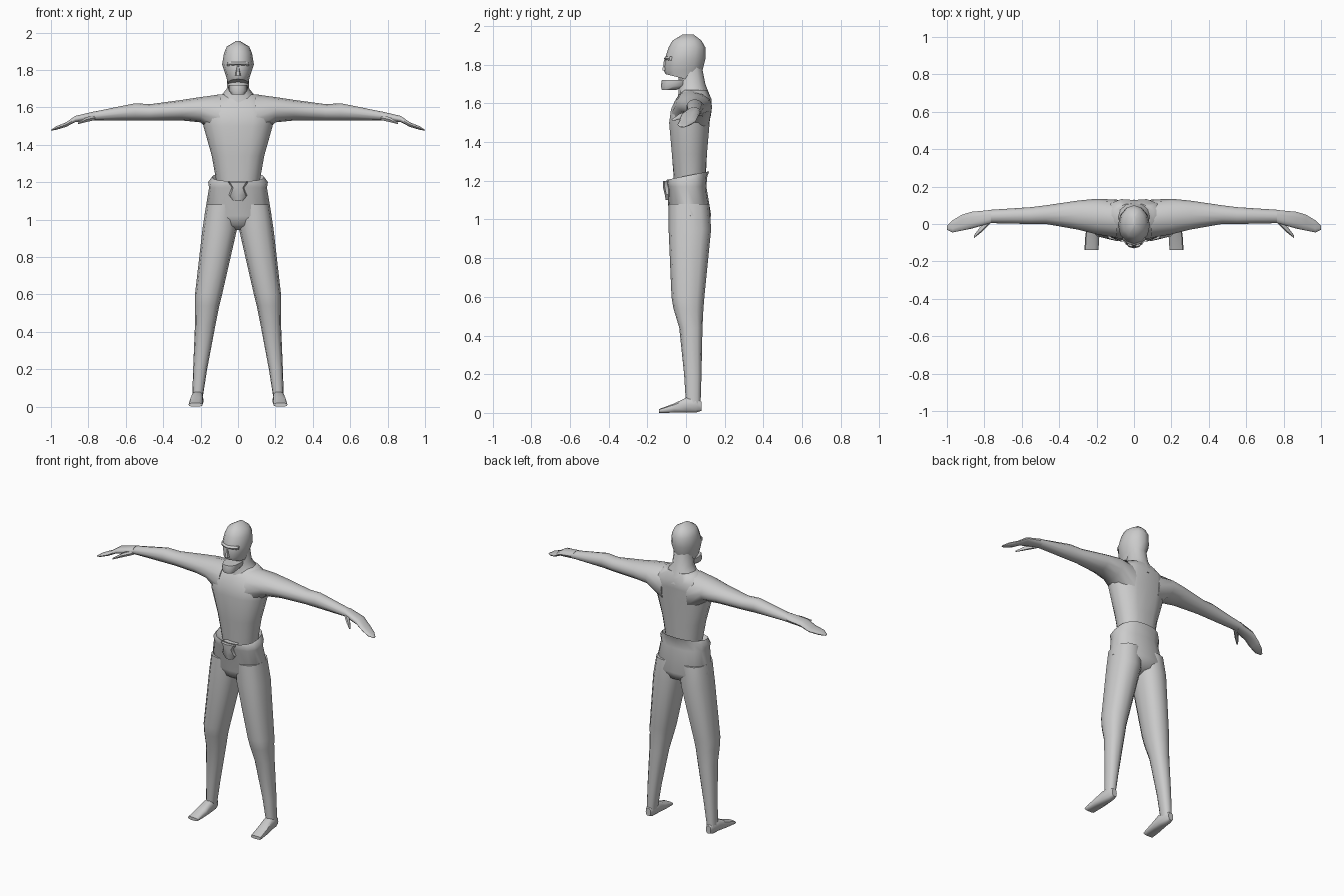
import bpy, bmesh, math

if "Cube" in bpy.data.objects:
    bpy.data.objects.remove(bpy.data.objects["Cube"], do_unlink=True)

grey = bpy.data.materials.new("plain_grey")
grey.use_nodes = True
COLOUR = (0.6, 0.6, 0.6, 1)
grey.diffuse_color = COLOUR
grey.node_tree.nodes["Principled BSDF"].inputs["Base Color"].default_value = COLOUR


def rounded(angle, low, high, power):
    """Point of a rounded-square outline between two bounds."""
    wave = math.copysign(abs(angle) ** (2 / power), angle)
    return (low + high) / 2 + (high - low) / 2 * wave


def loft(name, axis, rings, sides=12, power=2.2, side=1, tweak=None):
    """Skin rounded rings placed along an axis and close both ends."""
    bm = bmesh.new()
    loops = []
    for position, across, along, tilt in rings:
        loop = []
        for step in range(sides):
            angle = math.tau * step / sides
            a = rounded(math.cos(angle), *across, power)
            b = rounded(math.sin(angle), *along, power)
            shifted = position + tilt * b
            place = {"z": (a, b, shifted), "x": (shifted, a, b), "y": (a, shifted, b)}
            x, y, z = place[axis]
            if tweak:
                x, y, z = tweak(x, y, z)
            loop.append(bm.verts.new((x * side, y, z)))
        loops.append(loop)
    for lower, upper in zip(loops, loops[1:]):
        for step in range(sides):
            following = (step + 1) % sides
            bm.faces.new((lower[step], lower[following], upper[following], upper[step]))
    bm.faces.new(loops[0])
    bm.faces.new(loops[-1])
    bmesh.ops.recalc_face_normals(bm, faces=bm.faces)
    mesh = bpy.data.meshes.new(name)
    bm.to_mesh(mesh)
    bm.free()
    mesh.materials.append(grey)
    obj = bpy.data.objects.new(name, mesh)
    bpy.context.collection.objects.link(obj)
    bpy.ops.object.select_all(action="DESELECT")
    obj.select_set(True)
    bpy.context.view_layer.objects.active = obj
    bpy.ops.object.shade_smooth_by_angle(angle=math.radians(50))


def level(z, half_width, front, back, tilt=0):
    """Horizontal ring centred on the body."""
    return z, (-half_width, half_width), (front, back), tilt


def limb_ring(position, across, along):
    """Ring of a limb, given by its bounds on the two other axes."""
    return position, across, along, 0


def muscle_grooves(x, y, z):
    # Shallow groove along the spine and the breastbone
    if abs(x) < 0.02 and 1.3 < z < 1.64:
        y -= math.copysign(0.012, y)
    return x, y, z


# Torso, neck and shoulders
loft("torso", "z", [
    level(z=1.17, half_width=.11, front=-.06, back=.1),
    level(z=1.34, half_width=.14, front=-.08, back=.115),
    level(z=1.5, half_width=.185, front=-.095, back=.13),
    level(z=1.57, half_width=.19, front=-.085, back=.135),
    level(z=1.62, half_width=.165, front=-.06, back=.14),
    level(z=1.67, half_width=.11, front=-.02, back=.11),
], sides=16, tweak=muscle_grooves)
loft("neck", "z", [
    level(z=1.6, half_width=.13, front=-.05, back=.13),
    level(z=1.65, half_width=.1, front=-.04, back=.12),
    level(z=1.7, half_width=.06, front=-.04, back=.1),
    level(z=1.8, half_width=.055, front=-.04, back=.08),
])

# Head, with an open mouth between skull and jaw
loft("skull", "z", [
    level(z=1.725, half_width=.055, front=-.105, back=.065, tilt=-.25),
    level(z=1.77, half_width=.065, front=-.115, back=.085),
    level(z=1.83, half_width=.085, front=-.11, back=.1),
    level(z=1.89, half_width=.075, front=-.09, back=.1),
    level(z=1.925, half_width=.06, front=-.07, back=.08),
    level(z=1.955, half_width=.01, front=-.02, back=.04),
], power=2)
loft("jaw", "z", [
    level(z=1.67, half_width=.035, front=-.125, back=-.05),
    level(z=1.69, half_width=.05, front=-.13, back=.01),
    level(z=1.72, half_width=.05, front=-.125, back=.04),
], power=2.6)
loft("nose", "z", [
    level(z=1.77, half_width=.016, front=-.125, back=-.09),
    level(z=1.825, half_width=.006, front=-.115, back=-.09),
], sides=6)
loft("brow", "x", [
    limb_ring(x, across=(-.115 + 8 * x * x, -.07), along=(1.82, 1.845))
    for x in (-.06, -.03, 0, .03, .06)
], sides=6)

# Trousers: seat with a flared waistband folded inwards, and a front knot
loft("trouser_seat", "z", [
    level(z=1.18, half_width=.1, front=-.05, back=.09),
    level(z=1.225, half_width=.14, front=-.1, back=.12, tilt=.2),
    level(z=1.2, half_width=.16, front=-.1, back=.11, tilt=.2),
    level(z=1.17, half_width=.155, front=-.095, back=.105),
    level(z=1.02, half_width=.18, front=-.09, back=.13),
    level(z=.97, half_width=.13, front=-.07, back=.11),
    level(z=.945, half_width=.03, front=-.03, back=.05),
], sides=16, power=2.4)
loft("waist_knot", "z", [
    level(z=1.1, half_width=.03, front=-.105, back=-.05),
    level(z=1.13, half_width=.055, front=-.11, back=-.05),
    level(z=1.17, half_width=.035, front=-.12, back=-.05),
    level(z=1.2, half_width=.06, front=-.12, back=-.05),
], sides=8)

for side, label in ((1, "left"), (-1, "right")):
    loft(label + "_trouser_leg", "z", [
        limb_ring(1.08, across=(0, .17), along=(-.09, .12)),
        limb_ring(.95, across=(.005, .19), along=(-.09, .13)),
        limb_ring(.6, across=(.085, .23), along=(-.075, .095)),
        limb_ring(.54, across=(.1, .23), along=(-.065, .09)),
        limb_ring(.44, across=(.12, .23), along=(-.035, .085)),
        limb_ring(.2, across=(.165, .24), along=(-.01, .08)),
        limb_ring(.04, across=(.19, .245), along=(0, .075)),
    ], power=2.4, side=side)
    loft(label + "_foot", "y", [
        limb_ring(.08, across=(.2, .235), along=(.01, .06)),
        limb_ring(.05, across=(.19, .245), along=(0, .085)),
        limb_ring(0, across=(.185, .25), along=(0, .08)),
        limb_ring(-.06, across=(.185, .26), along=(0, .05)),
        limb_ring(-.14, across=(.19, .265), along=(0, .02)),
    ], sides=10, power=2.8, side=side)
    loft(label + "_arm", "x", [
        limb_ring(.09, across=(-.075, .13), along=(1.42, 1.67)),
        limb_ring(.2, across=(-.055, .135), along=(1.52, 1.655)),
        limb_ring(.3, across=(-.03, .125), along=(1.53, 1.64)),
        limb_ring(.47, across=(0, .1), along=(1.53, 1.617)),
        limb_ring(.55, across=(0, .09), along=(1.53, 1.622)),
        limb_ring(.78, across=(.005, .075), along=(1.53, 1.575)),
    ], power=2, side=side)
    # Hand bends down towards flat, closed fingers
    loft(label + "_hand", "x", [
        limb_ring(.765, across=(.005, .075), along=(1.53, 1.58)),
        limb_ring(.87, across=(-.025, .065), along=(1.52, 1.555)),
        limb_ring(.92, across=(-.035, .05), along=(1.495, 1.52)),
        limb_ring(.97, across=(-.045, .02), along=(1.48, 1.5)),
        limb_ring(1, across=(-.03, -.01), along=(1.475, 1.48)),
    ], sides=10, power=2.4, side=side)
    loft(label + "_thumb", "x", [
        limb_ring(.765, across=(.005, .04), along=(1.53, 1.56)),
        limb_ring(.81, across=(-.04, 0), along=(1.52, 1.55)),
        limb_ring(.855, across=(-.075, -.06), along=(1.51, 1.52)),
    ], sides=6, side=side)
